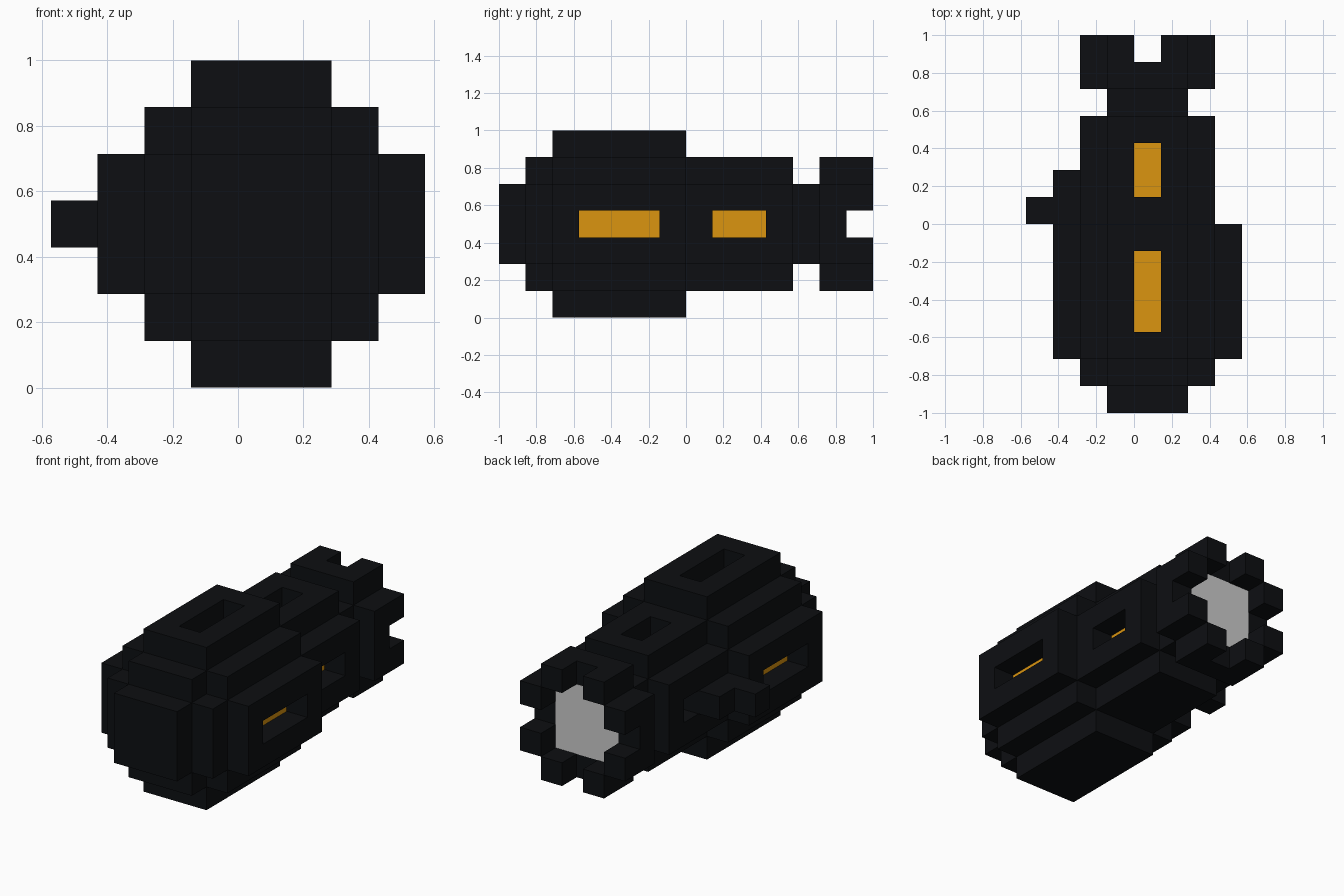
import bpy, bmesh

if "Cube" in bpy.data.objects:
    bpy.data.objects.remove(bpy.data.objects["Cube"])

U = 1 / 7            # one block
CX, CZ = 0.5, 3.5    # body axis, in blocks


def material(name, rgb):
    m = bpy.data.materials.new(name)
    m.diffuse_color = (*rgb, 1)
    m.use_nodes = True
    m.node_tree.nodes["Principled BSDF"].inputs["Base Color"].default_value = m.diffuse_color
    return m


BLACK = material("black", (0.004, 0.0048, 0.006))
ORANGE = material("orange", (0.708, 0.301, 0.005))


def finish(name, bm, mat):
    bmesh.ops.recalc_face_normals(bm, faces=bm.faces)
    me = bpy.data.meshes.new(name)
    bm.to_mesh(me)
    bm.free()
    if mat:
        me.materials.append(mat)
    ob = bpy.data.objects.new(name, me)
    bpy.context.collection.objects.link(ob)
    return ob


def box(name, x, y, z, mat=BLACK):
    """Box from (low, high) block ranges."""
    bm = bmesh.new()
    bmesh.ops.create_cube(bm, size=1)
    for v in bm.verts:
        v.co = [U * ((a + b) / 2 + c * (b - a)) for (a, b), c in zip((x, y, z), v.co)]
    return finish(name, bm, mat)


def drum(name, r, y0, y1, mat=BLACK):
    """Stepped round section of radius r, extruded along y."""
    a, b = r, 1.5
    quarter = [(a, b)]
    while a > 1.5:
        quarter += [(a - 1, b), (a - 1, b + 1)]
        a, b = a - 1, b + 1
    ring = []
    for _ in range(4):
        ring += quarter
        quarter = [(-q, p) for p, q in quarter]
    bm = bmesh.new()
    face = bm.faces.new([bm.verts.new(((CX + p) * U, y0 * U, (CZ + q) * U)) for p, q in ring])
    ext = bmesh.ops.extrude_face_region(bm, geom=[face])
    new = [g for g in ext["geom"] if isinstance(g, bmesh.types.BMVert)]
    bmesh.ops.translate(bm, verts=new, vec=(0, (y1 - y0) * U, 0))
    return finish(name, bm, mat)


def window(body, r, side, y):
    """One-block-deep slot with an orange floor on the left, right or top."""
    def place(name, d0, d1, mat):
        across = (-0.5, 0.5)
        depth = {"right": (d0, d1), "left": (-d1, -d0), "top": (d0, d1)}[side]
        px, pz = (across, depth) if side == "top" else (depth, across)
        return box(name, [CX + v for v in px], y, [CZ + v for v in pz], mat)
    cutter = place(f"{side}_slot_cutter", r - 1, r + 0.5, None)
    cutter.hide_render = True
    cutter.display_type = 'WIRE'
    mod = body.modifiers.new(f"{side}_slot", 'BOOLEAN')
    mod.object, mod.operation, mod.solver = cutter, 'DIFFERENCE', 'EXACT'
    place(f"{side}_window", r - 1.4, r - 0.98, ORANGE)


# Stepped body, front to back
drum("front_cap", 1.5, -7, -6)
drum("front_step", 2.5, -6, -5)
wide = drum("wide_body", 3.5, -5, 0)
narrow = drum("narrow_body", 2.5, 0, 4)
drum("neck", 1.5, 4, 5)
drum("rear_collar", 2.5, 5, 6)
drum("rear_plate", 1.5, 5.5, 6.01, None)

# Slots with orange windows
for side in ("left", "right", "top"):
    window(wide, 3.5, side, (-4, -1))
    window(narrow, 2.5, side, (1, 3))

# Eight prongs around the rear opening
for near in (-1, 1):
    for far in (-2, 2):
        for name, dx, dz in (("side_prong", far, near), ("end_prong", near, far)):
            box(name, (dx, dx + 1), (6, 7), (dz + 3, dz + 4))

# Side latch on the left
box("latch_slider", (-3, -1), (0, 2), (3, 4))
box("latch_knob", (-4, -3), (0, 1), (3, 4))
